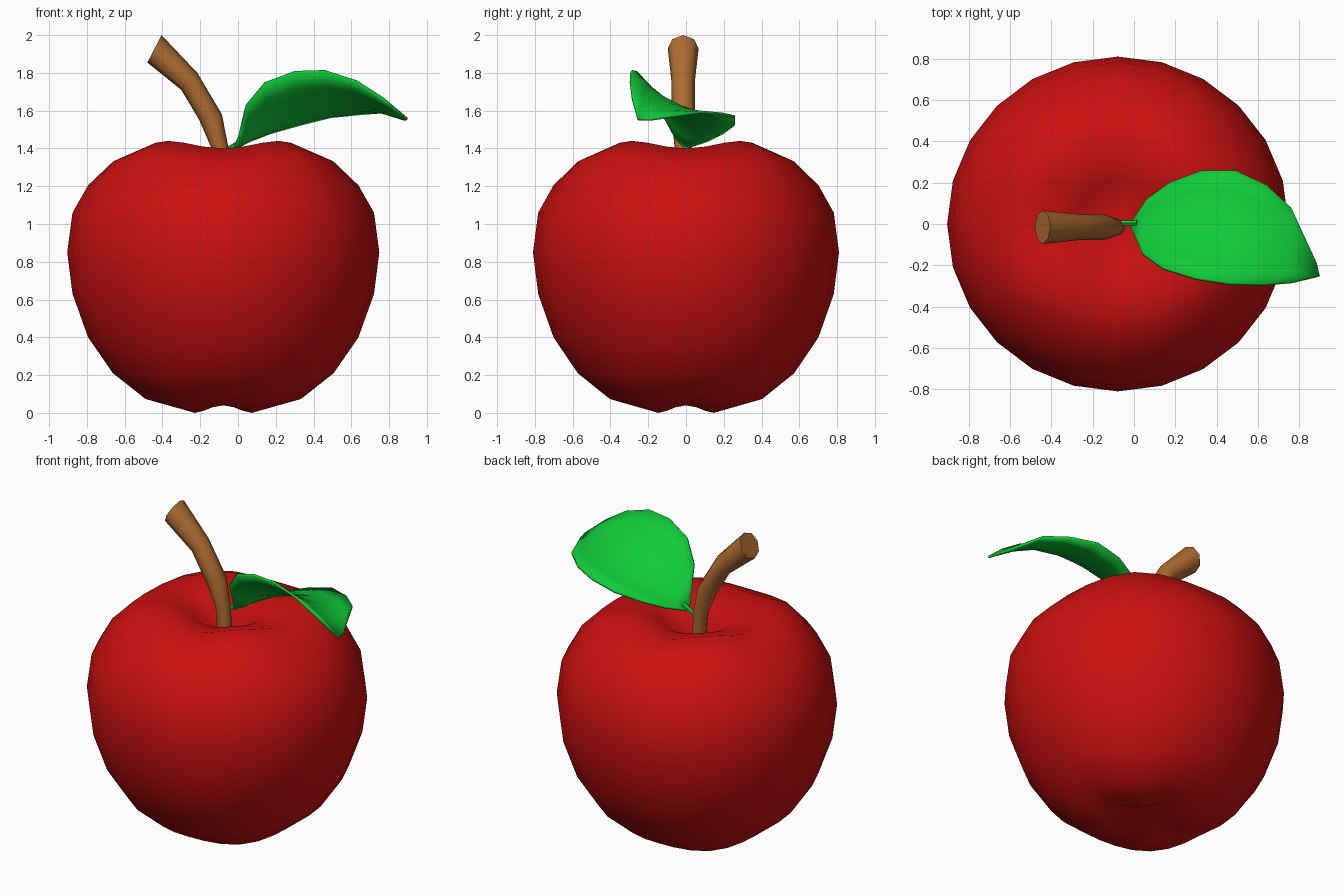
import bpy
import math
from mathutils import Vector

if "Cube" in bpy.data.objects:
    bpy.data.objects.remove(bpy.data.objects["Cube"])


def make(name, verts, faces, color, angle):
    mesh = bpy.data.meshes.new(name)
    mesh.from_pydata(verts, [], faces)
    mesh.update()
    obj = bpy.data.objects.new(name, mesh)
    bpy.context.collection.objects.link(obj)
    mat = bpy.data.materials.new(name + "_color")
    mat.diffuse_color = (*color, 1)
    mat.use_nodes = True
    mat.node_tree.nodes["Principled BSDF"].inputs["Base Color"].default_value = mat.diffuse_color
    mesh.materials.append(mat)
    bpy.ops.object.select_all(action='DESELECT')
    obj.select_set(True)
    bpy.context.view_layer.objects.active = obj
    bpy.ops.object.shade_smooth_by_angle(angle=math.radians(angle))
    return obj


def bridge(rings, n):
    """Quads between consecutive closed rings of n points."""
    return [(r * n + i, r * n + (i + 1) % n, (r + 1) * n + (i + 1) % n, (r + 1) * n + i)
            for r in range(rings - 1) for i in range(n)]


def tube(name, sections, n, y, color):
    """Tube whose sections are given by two opposite side points in the xz plane."""
    verts = []
    for x1, z1, x2, z2 in sections:
        a, b = Vector((x1, y, z1)), Vector((x2, y, z2))
        c, h = (a + b) / 2, (b - a) / 2
        for i in range(n):
            t = 2 * math.pi * i / n
            verts.append(c + h * math.cos(t) + Vector((0, h.length * math.sin(t), 0)))
    faces = bridge(len(sections), n)
    last = (len(sections) - 1) * n
    faces += [tuple(reversed(range(n))), tuple(range(last, last + n))]
    return make(name, verts, faces, color, 50)


# Apple body: sphere-like rings, heights on the axes and on the diagonal lobes
SEG = 24
heights = [(1.36, 1.37), (1.40, 1.44), (1.33, 1.37), (1.205, 1.22), (1.06, 1.06), (0.85, 0.85),
           (0.63, 0.63), (0.40, 0.40), (0.21, 0.20), (0.075, 0.055), (0.04, 0.0)]
verts = []
for k, (z_axis, z_diag) in enumerate(heights, 1):
    r = 0.81 * math.sin(math.radians(15 * k))
    for i in range(SEG):
        t = 2 * math.pi * i / SEG
        lobe = (1 - math.cos(4 * t)) / 2
        verts.append((-0.078 + 1.02 * r * math.cos(t), r * math.sin(t),
                      z_axis + (z_diag - z_axis) * lobe))
faces = [tuple(reversed(f)) for f in bridge(len(heights), SEG)]
top, low = len(verts), len(verts) - SEG
verts += [(-0.078, 0, 1.24), (-0.078, 0, 0.10)]
for i in range(SEG):
    j = (i + 1) % SEG
    faces += [(top, i, j), (top + 1, low + j, low + i)]
make("apple_body", verts, faces, (0.6, 0.005, 0.005), 80)

# Stem: bent and widening towards the cut end
tube("stem", [(-0.125, 1.22, -0.04, 1.22), (-0.14, 1.40, -0.05, 1.40), (-0.205, 1.55, -0.085, 1.58),
              (-0.30, 1.71, -0.215, 1.80), (-0.48, 1.855, -0.405, 2.0)],
     8, -0.015, (0.42, 0.15, 0.03))

# Leaf: front edge, midrib and back edge, curved across
front = [(0.0, -0.05, 1.46), (0.04, -0.14, 1.63), (0.14, -0.21, 1.75), (0.30, -0.26, 1.81),
         (0.46, -0.285, 1.815), (0.63, -0.29, 1.76), (0.77, -0.28, 1.67), (0.90, -0.25, 1.56)]
middle = [(-0.02, 0.0, 1.41), (0.05, -0.01, 1.48), (0.155, -0.01, 1.55), (0.315, -0.01, 1.60),
          (0.475, -0.03, 1.63), (0.64, -0.07, 1.635), (0.77, -0.13, 1.61), (0.895, -0.235, 1.56)]
back = [(0.0, 0.03, 1.42), (0.06, 0.12, 1.45), (0.17, 0.20, 1.49), (0.33, 0.26, 1.535),
        (0.49, 0.26, 1.575), (0.64, 0.19, 1.59), (0.76, 0.08, 1.60), (0.885, -0.19, 1.56)]
N = 7
verts = []
for f, m, b in zip(front, middle, back):
    f, m, b = Vector(f), Vector(m), Vector(b)
    for i in range(N):
        t = 2 * i / (N - 1) - 1
        verts.append(f * (t * (t - 1) / 2) + m * (1 - t * t) + b * (t * (t + 1) / 2))
faces = [(r * N + i, (r + 1) * N + i, (r + 1) * N + i + 1, r * N + i + 1)
         for r in range(len(front) - 1) for i in range(N - 1)]
GREEN = (0.005, 0.6, 0.04)
leaf = make("leaf", verts, faces, GREEN, 60)
solid = leaf.modifiers.new("thickness", 'SOLIDIFY')
solid.thickness = 0.014
solid.offset = -1

# Short stalk joining the leaf to the stem
tube("leaf_stalk", [(-0.09, 1.37, -0.09, 1.40), (-0.04, 1.39, -0.045, 1.415), (0.02, 1.42, 0.01, 1.45)],
     6, 0.005, GREEN)
